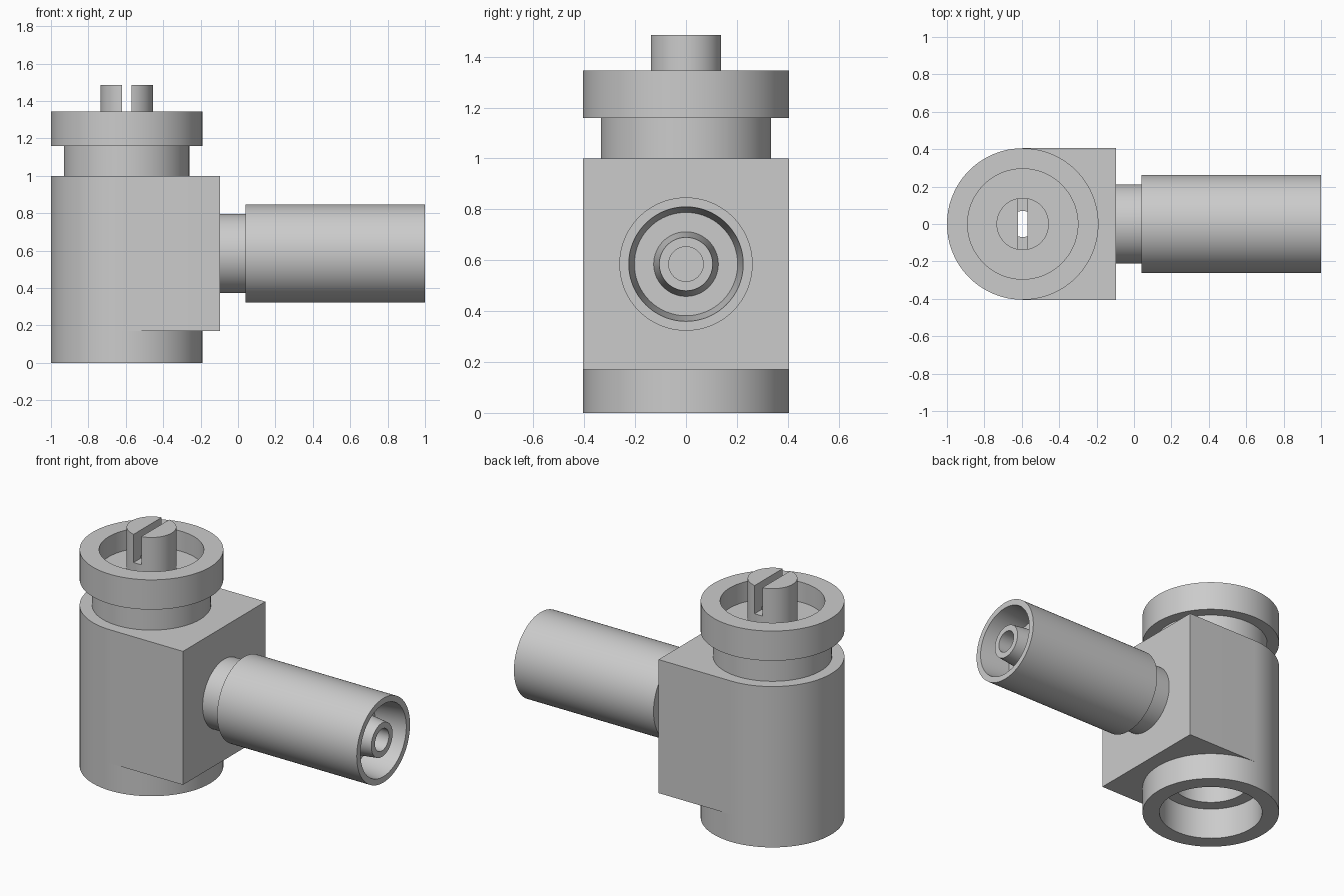
import bpy, bmesh, math
from mathutils import Matrix

if "Cube" in bpy.data.objects:
    bpy.data.objects.remove(bpy.data.objects["Cube"], do_unlink=True)

metal = bpy.data.materials.new("light_grey_metal")
metal.use_nodes = True
grey = (0.6, 0.6, 0.6, 1)
metal.diffuse_color = grey
metal.node_tree.nodes["Principled BSDF"].inputs["Base Color"].default_value = grey

AXIS_X = -0.595    # centre of the upright barrel
RADIUS = 0.405
ARM_Z = 0.585
SEGMENTS = 96


def finish(name, bm, matrix=None):
    bmesh.ops.remove_doubles(bm, verts=bm.verts, dist=1e-5)
    bmesh.ops.recalc_face_normals(bm, faces=bm.faces)
    if matrix:
        bm.transform(matrix)
    mesh = bpy.data.meshes.new(name)
    bm.to_mesh(mesh)
    bm.free()
    mesh.materials.append(metal)
    obj = bpy.data.objects.new(name, mesh)
    bpy.context.collection.objects.link(obj)
    return obj


def lathe(name, profile, matrix):
    """Spin a closed (radius, height) profile about z."""
    bm = bmesh.new()
    verts = [bm.verts.new((r, 0, h)) for r, h in profile]
    edges = [bm.edges.new((a, b)) for a, b in zip(verts, verts[1:] + verts[:1])
             if a.co.x > 0 or b.co.x > 0]
    bmesh.ops.spin(bm, geom=verts + edges, axis=(0, 0, 1), cent=(0, 0, 0),
                   angle=math.tau, steps=SEGMENTS, use_merge=False)
    return finish(name, bm, matrix)


def cut(obj, cutter):
    mod = obj.modifiers.new("cut", "BOOLEAN")
    mod.operation = "DIFFERENCE"
    mod.solver = "EXACT"
    mod.object = cutter
    cutter.hide_render = True
    cutter.hide_set(True)


def smooth(obj):
    bpy.ops.object.select_all(action="DESELECT")
    obj.select_set(True)
    bpy.context.view_layer.objects.active = obj
    for mod in list(obj.modifiers):
        bpy.ops.object.modifier_apply(modifier=mod.name)
    bpy.ops.object.shade_smooth_by_angle(angle=math.radians(30))


upright = Matrix.Translation((AXIS_X, 0, 0))
sideways = Matrix.Translation((0, 0, ARM_Z)) @ Matrix.Rotation(math.pi / 2, 4, "Y")

# Body block: round at the back, square towards the arm
bm = bmesh.new()
outline = [(-0.095, -RADIUS), (-0.095, RADIUS)]
for i in range(SEGMENTS // 2 + 1):
    a = math.pi / 2 + math.tau * i / SEGMENTS
    outline.append((AXIS_X + RADIUS * math.cos(a), RADIUS * math.sin(a)))
base = bm.faces.new([bm.verts.new((x, y, 0.17)) for x, y in outline])
top = bmesh.ops.extrude_face_region(bm, geom=[base])["geom"]
bmesh.ops.translate(bm, vec=(0, 0, 0.83),
                    verts=[g for g in top if isinstance(g, bmesh.types.BMVert)])
body = finish("body_block", bm)

# Stepped bore through the body
bore = lathe("bore_cutter", [(0, 0.1), (0.305, 0.1), (0.305, 0.2), (0.225, 0.2),
                             (0.225, 0.45), (0.07, 0.45), (0.07, 1.1), (0, 1.1)], upright)
cut(body, bore)

# Round collar under the body
collar = lathe("bottom_collar", [(0.305, 0), (RADIUS, 0), (RADIUS, 0.17), (0.305, 0.17)], upright)

# Neck, flanged ring and centre pin on top
head = lathe("top_connector", [
    (0.07, 1), (0.335, 1), (0.335, 1.16), (RADIUS, 1.16), (RADIUS, 1.345), (0.295, 1.345),
    (0.295, 1.22), (0.14, 1.22), (0.14, 1.485), (0, 1.485), (0, 1.325), (0.07, 1.325)], upright)

# Slot across the pin
bm = bmesh.new()
bmesh.ops.create_cube(bm, size=1, matrix=Matrix.Translation((AXIS_X, 0, 1.41))
                      @ Matrix.Diagonal((0.052, 0.4, 0.2, 1)))
slot = finish("slot_cutter", bm)
cut(head, slot)

# Side arm: neck, sleeve with tapered socket, tapered hollow pin
arm = lathe("side_arm", [
    (0, -0.095), (0.212, -0.095), (0.212, 0.04), (0.262, 0.04), (0.262, 1), (0.225, 1),
    (0.203, 0.8), (0.127, 0.8), (0.105, 0.99), (0.068, 0.99), (0.068, 0.8), (0, 0.8)], sideways)

for part in (body, collar, head, arm):
    smooth(part)
for cutter in (bore, slot):
    bpy.data.objects.remove(cutter, do_unlink=True)
